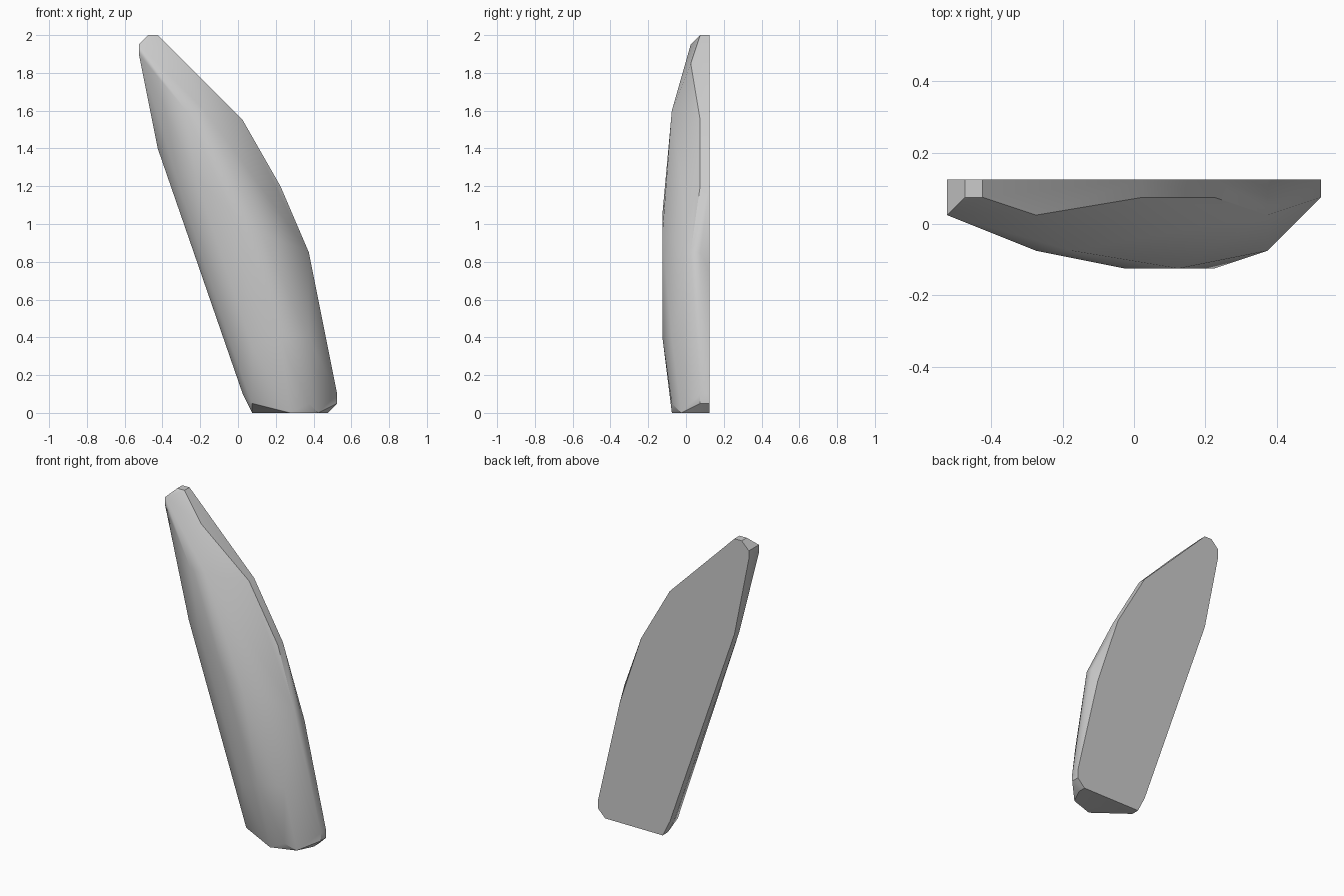
import bpy, bmesh, math

cube = bpy.data.objects.get("Cube")
if cube:
    bpy.data.objects.remove(cube, do_unlink=True)

BACK = 0.125

# Outline of the shard as (x, z, y of the front rim); the back rim is flat
outline = [
    (-0.475, 2.0, 0.075), (-0.425, 2.0, 0.075), (-0.275, 1.85, 0.025),
    (0.025, 1.55, 0.075), (0.225, 1.2, 0.075),
    (0.525, 0.1, 0.075), (0.525, 0.05, 0.075), (0.475, 0.0, 0.075),
    (0.075, 0.0, 0.075), (0.025, 0.1, 0.075),
    (-0.425, 1.4, 0.075), (-0.525, 1.9, 0.025), (-0.525, 1.95, 0.025),
]
# Raised crest of the front, flattened on its right
crest = [(-0.275, -0.075, 1.6), (-0.025, -0.125, 1.05), (0.225, -0.125, 0.4),
         (-0.175, -0.075, 1.6), (0.125, -0.125, 0.95)]
# Chipped corner of the right rim
chip = [(0.375, BACK, 0.75), (0.375, 0.075, 0.85), (0.375, 0.025, 0.85)]
# Rounded shoulders on either side of the crest
shoulders = [(-0.325, -0.025, 1.25), (-0.225, -0.075, 1.25),
             (0.075, -0.075, 0.35), (0.375, -0.075, 0.4)]
# Rounded foot
foot = [(0.075, -0.025, 0.05), (0.275, -0.075, 0.0),
        (0.375, -0.075, 0.05), (0.425, -0.025, 0.0)]

bm = bmesh.new()
for x, z, rim in outline:
    bm.verts.new((x, BACK, z))
    bm.verts.new((x, rim, z))
for p in crest + chip + shoulders + foot:
    bm.verts.new(p)

# Skin the points, then merge the flat back
bmesh.ops.convex_hull(bm, input=bm.verts[:])
loose = [v for v in bm.verts if not v.link_faces]
bmesh.ops.delete(bm, geom=loose, context='VERTS')
bmesh.ops.dissolve_limit(bm, angle_limit=math.radians(0.5),
                         verts=bm.verts[:], edges=bm.edges[:])
bmesh.ops.recalc_face_normals(bm, faces=bm.faces[:])

mesh = bpy.data.meshes.new("stone_shard")
bm.to_mesh(mesh)
bm.free()
shard = bpy.data.objects.new("stone_shard", mesh)
bpy.context.collection.objects.link(shard)

# Plain grey
grey = bpy.data.materials.new("stone_grey")
grey.use_nodes = True
colour = (0.6, 0.6, 0.6, 1.0)
grey.diffuse_color = colour
grey.node_tree.nodes["Principled BSDF"].inputs["Base Color"].default_value = colour
mesh.materials.append(grey)

# Soft front, crisp rims
bpy.ops.object.select_all(action='DESELECT')
shard.select_set(True)
bpy.context.view_layer.objects.active = shard
bpy.ops.object.shade_smooth_by_angle(angle=math.radians(39))
